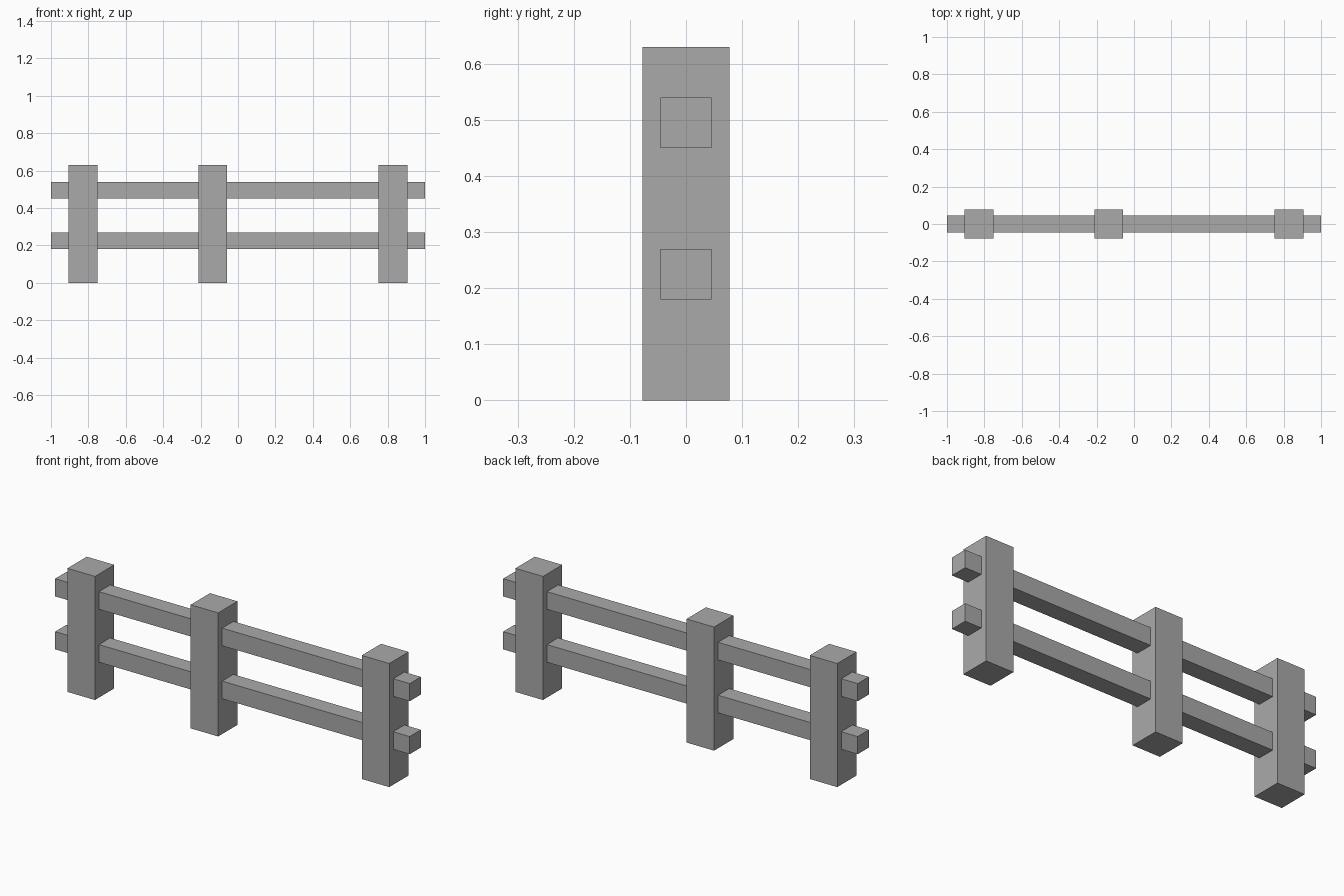
import bpy

cube = bpy.data.objects.get("Cube")
if cube:
    bpy.data.objects.remove(cube, do_unlink=True)

# Single plain grey for the whole fence
grey = bpy.data.materials.new("plain grey")
grey.use_nodes = True
colour = (0.4, 0.4, 0.4, 1)
grey.diffuse_color = colour
grey.node_tree.nodes["Principled BSDF"].inputs["Base Color"].default_value = colour


def box(name, centre, size):
    bpy.ops.mesh.primitive_cube_add(size=1, location=centre)
    obj = bpy.context.object
    obj.name = name
    obj.scale = size
    bpy.ops.object.transform_apply(location=False, rotation=False, scale=True)
    obj.data.materials.append(grey)
    return obj


POST_WIDTH = 0.155
POST_HEIGHT = 0.63
RAIL_WIDTH = 0.09

# Upright posts, unevenly spaced
for name, x in (("right_post", -0.83), ("middle_post", -0.135), ("left_post", 0.83)):
    box(name, (x, 0, POST_HEIGHT / 2), (POST_WIDTH, POST_WIDTH, POST_HEIGHT))

# Long rails running through the posts
for name, z in (("lower_rail", 0.225), ("upper_rail", 0.495)):
    box(name, (0, 0, z), (2, RAIL_WIDTH, RAIL_WIDTH))
